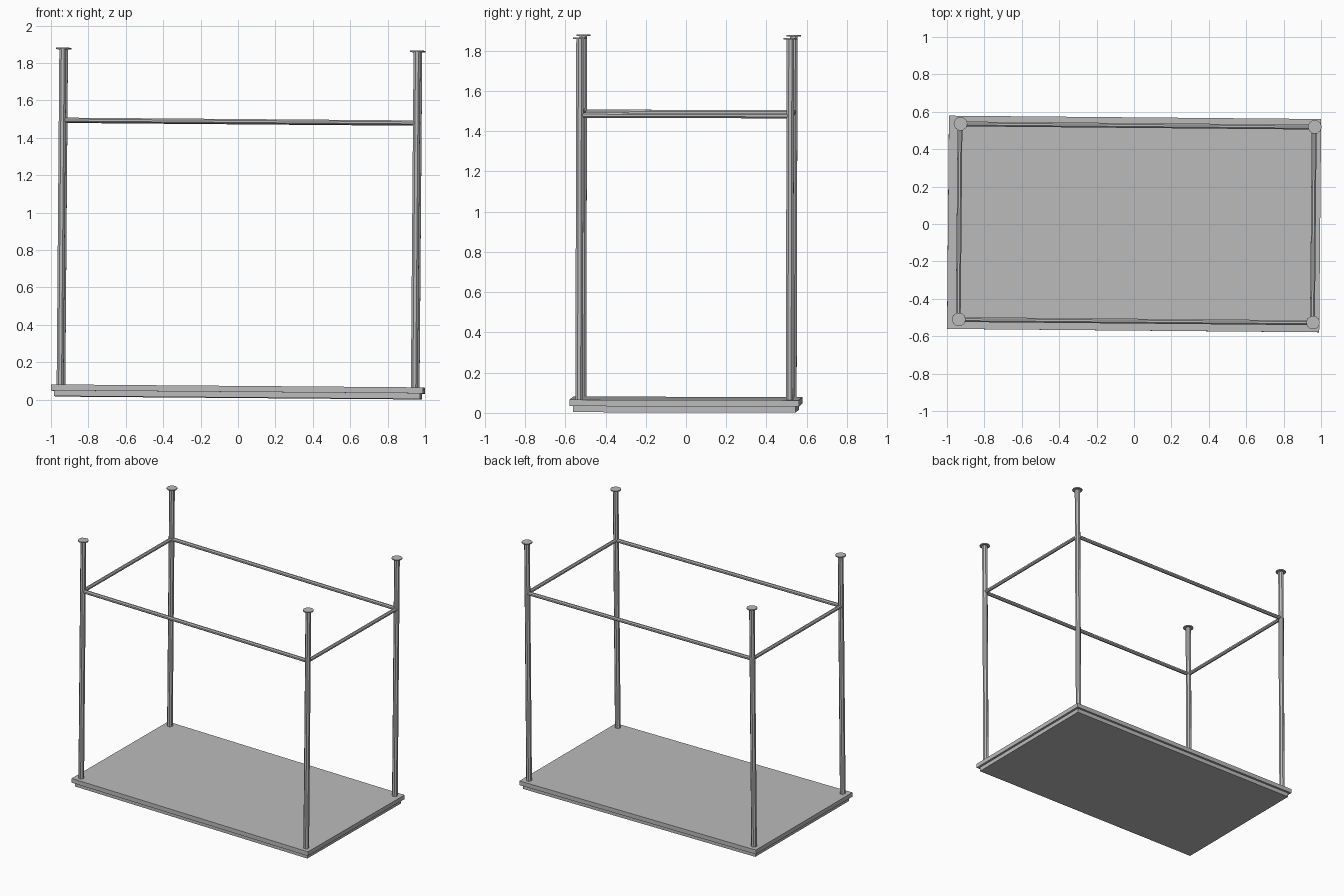
import bpy
import math
from mathutils import Euler, Matrix, Vector

cube = bpy.data.objects.get("Cube")
if cube:
    bpy.data.objects.remove(cube, do_unlink=True)

grey = bpy.data.materials.new("plain grey")
grey.use_nodes = True
colour = (0.5, 0.5, 0.5, 1)
grey.diffuse_color = colour
grey.node_tree.nodes["Principled BSDF"].inputs["Base Color"].default_value = colour

# The whole frame leans and turns very slightly
LEAN = (Matrix.Translation((0, 0, 0.01))
        @ Euler((-0.0025, 0.008, -0.009)).to_matrix().to_4x4())

HALF_X, HALF_Y = 0.947, 0.523
TOP, RAIL_Z = 1.863, 1.476


def finish(name, matrix):
    obj = bpy.context.object
    obj.name = name
    obj.data.materials.append(grey)
    obj.matrix_world = LEAN @ matrix


def slab(name, size_x, size_y, low, high):
    bpy.ops.mesh.primitive_cube_add(size=1)
    finish(name, Matrix.Translation((0, 0, (low + high) / 2))
           @ Matrix.Diagonal((size_x, size_y, high - low, 1)))


def rod(name, start, end, radius, sides):
    start, end = Vector(start), Vector(end)
    axis = end - start
    bpy.ops.mesh.primitive_cylinder_add(vertices=sides, radius=radius,
                                        depth=axis.length)
    turn = axis.to_track_quat('Z', 'Y').to_matrix().to_4x4()
    spin = Matrix.Rotation(math.pi / sides, 4, 'Z')
    finish(name, Matrix.Translation((start + end) / 2) @ turn @ spin)


# Stepped board
slab("board_upper", 1.99, 1.14, 0.03, 0.062)
slab("board_lower", 1.957, 1.107, 0, 0.03)

# Posts with flat round end discs
for sx, side in ((-1, "right"), (1, "left")):
    for sy, end in ((-1, "front"), (1, "back")):
        x, y = sx * HALF_X, sy * HALF_Y
        rod(f"post_{end}_{side}", (x, y, 0.06), (x, y, TOP - 0.004), 0.02, 8)
        rod(f"disc_{end}_{side}", (x, y, TOP - 0.008), (x, y, TOP), 0.037, 10)

# Rails joining the posts
for sign, end, side in ((-1, "front", "right"), (1, "back", "left")):
    y, x = sign * HALF_Y, sign * HALF_X
    rod(f"rail_{end}", (-HALF_X, y, RAIL_Z), (HALF_X, y, RAIL_Z), 0.014, 8)
    rod(f"rail_{side}", (x, -HALF_Y, RAIL_Z), (x, HALF_Y, RAIL_Z), 0.014, 8)
